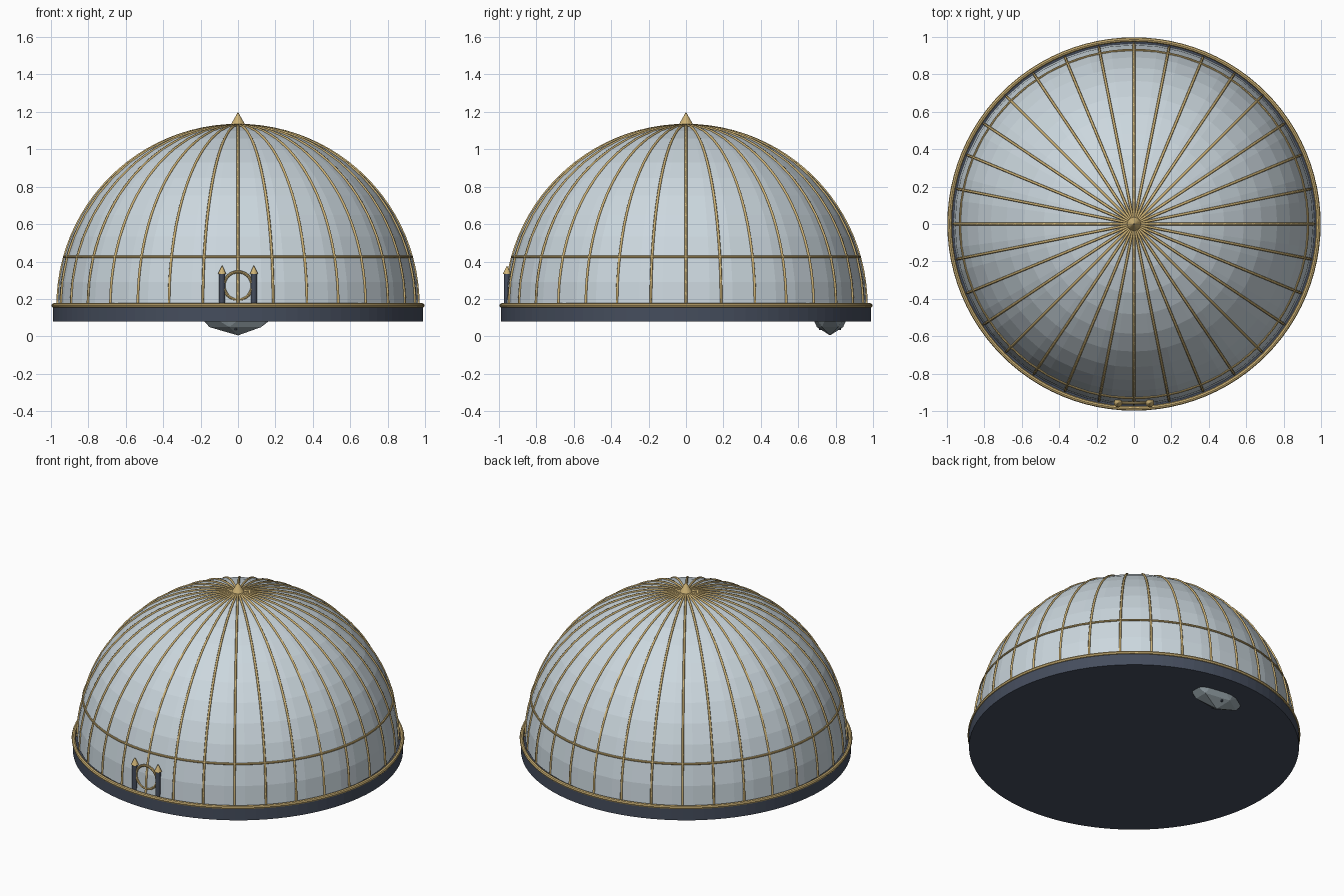
import bpy
import bmesh
from math import sin, cos, pi, sqrt

if "Cube" in bpy.data.objects:
    bpy.data.objects.remove(bpy.data.objects["Cube"], do_unlink=True)


def material(name, colour):
    m = bpy.data.materials.new(name)
    m.use_nodes = True
    m.diffuse_color = (*colour, 1)
    m.node_tree.nodes["Principled BSDF"].inputs["Base Color"].default_value = (*colour, 1)
    return m


GLASS = material("pale glass", (0.60, 0.68, 0.73))
GOLD = material("gold", (0.62, 0.45, 0.18))
SLATE = material("dark slate", (0.06, 0.075, 0.11))
ROCK = material("grey rock", (0.30, 0.36, 0.39))

DOME_R, DOME_Z = 0.965, 0.165
RIBS = 32


def finish(name, mat, smooth=False):
    ob = bpy.context.object
    ob.name = ob.data.name = name
    ob.data.materials.append(mat)
    if smooth:
        bpy.ops.object.shade_smooth_by_angle()
    return ob


def cone(name, mat, r1, r2, z1, z2, x=0, y=0, sides=16):
    bpy.ops.mesh.primitive_cone_add(vertices=sides, radius1=r1, radius2=r2,
                                    depth=z2 - z1, location=(x, y, (z1 + z2) / 2))
    return finish(name, mat)


def ring(name, major, minor, loc, rot=(0, 0, 0), segments=96):
    bpy.ops.mesh.primitive_torus_add(major_radius=major, minor_radius=minor, location=loc,
                                     rotation=rot, major_segments=segments, minor_segments=8)
    return finish(name, GOLD, True)


# Base plate and gold rim
cone("base_plate", SLATE, 0.99, 0.99, 0.08, 0.16, sides=96)
ring("base_rim", 0.986, 0.012, (0, 0, 0.165))

# Faceted dome: upper half of a sphere
bpy.ops.mesh.primitive_uv_sphere_add(segments=48, ring_count=24, radius=DOME_R,
                                     location=(0, 0, DOME_Z))
dome = finish("dome_shell", GLASS)
bm = bmesh.new()
bm.from_mesh(dome.data)
bmesh.ops.delete(bm, geom=[v for v in bm.verts if v.co.z < -0.01], context='VERTS')
bm.to_mesh(dome.data)
bm.free()

# Meridian ribs, all in one curve
curve = bpy.data.curves.new("dome_ribs", 'CURVE')
curve.dimensions = '3D'
curve.bevel_depth = 0.007
curve.bevel_resolution = 1
STEPS = 24
for i in range(RIBS):
    a = 2 * pi * i / RIBS
    spline = curve.splines.new('POLY')
    spline.points.add(STEPS)
    for k, p in enumerate(spline.points):
        t = pi / 2 * k / STEPS
        p.co = (DOME_R * cos(t) * cos(a), DOME_R * cos(t) * sin(a),
                DOME_Z + DOME_R * sin(t), 1)
curve.materials.append(GOLD)
ribs = bpy.data.objects.new("dome_ribs", curve)
bpy.context.collection.objects.link(ribs)

# Horizontal band and finial
BAND_Z = 0.425
ring("dome_band", sqrt(DOME_R ** 2 - (BAND_Z - DOME_Z) ** 2), 0.007, (0, 0, BAND_Z))
cone("finial", GOLD, 0.042, 0, 1.125, 1.2)

# Gate: two capped posts and a round arch
GATE_Y = -0.957
for side, x in (("left", 0.085), ("right", -0.085)):
    cone(side + "_gate_post", SLATE, 0.016, 0.016, 0.16, 0.335, x, GATE_Y, 12)
    cone(side + "_gate_cap", GOLD, 0.023, 0, 0.332, 0.38, x, GATE_Y, 12)
ring("gate_arch", 0.075, 0.008, (0, GATE_Y, 0.27), (pi / 2, 0, 0), 32)

# Rock whose tip shows beneath the base, with thin dark stakes
bpy.ops.mesh.primitive_ico_sphere_add(subdivisions=2, radius=1, location=(0, 0.77, 0.3))
bpy.context.object.scale = (0.29, 0.14, 0.295)
finish("rock", ROCK)
for name, x, y in (("front_stake", -0.012, 0.72), ("back_stake", 0.0, 0.82)):
    cone(name, SLATE, 0.008, 0.008, 0.035, 0.12, x, y, 6)
